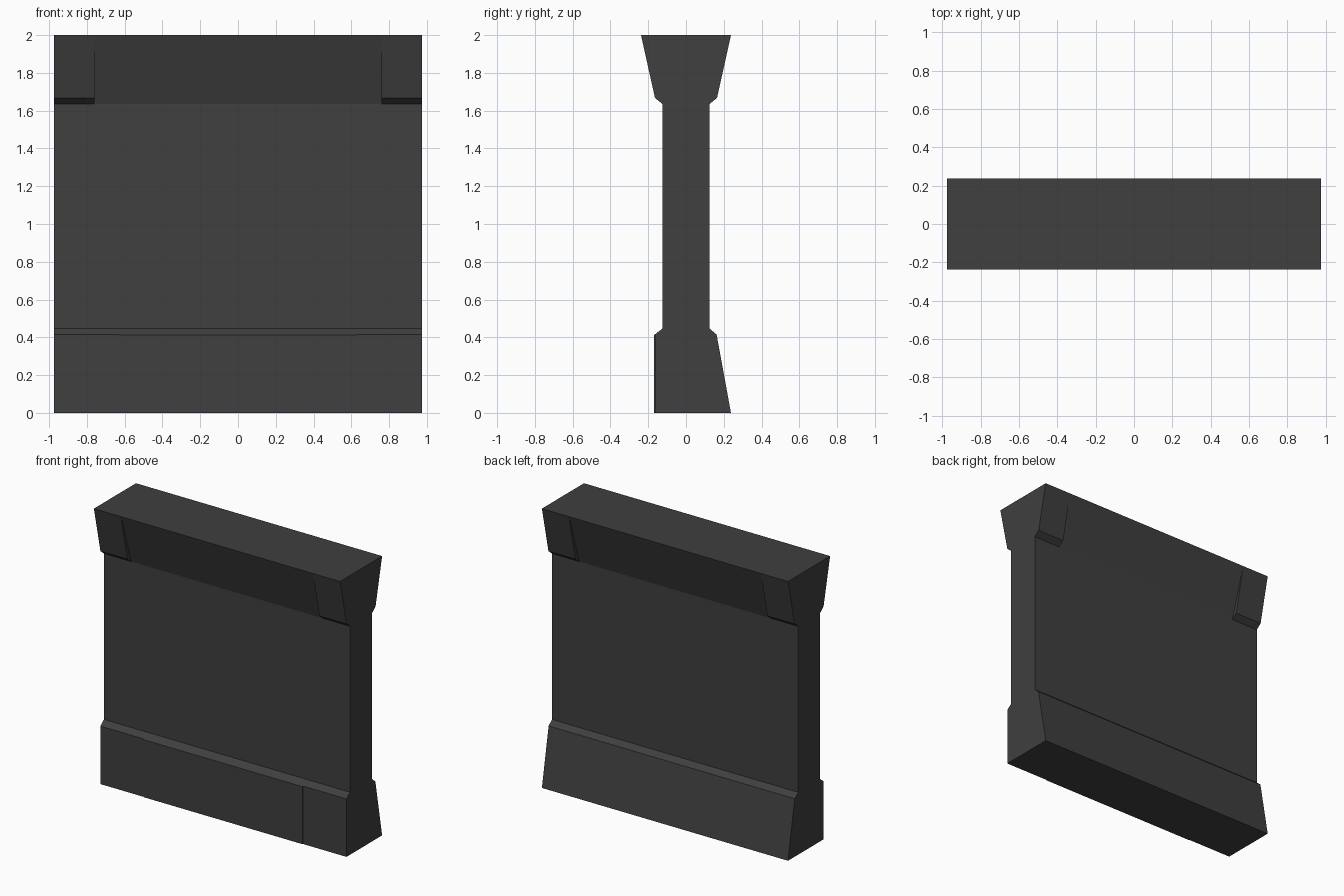
import bpy, bmesh

if "Cube" in bpy.data.objects:
    bpy.data.objects.remove(bpy.data.objects["Cube"])

HALF = 0.975      # half length along x
STEP = 0.76       # where the thick end shoulders begin

mat = bpy.data.materials.new("dark_grey")
mat.diffuse_color = (0.05, 0.05, 0.05, 1)
mat.use_nodes = True
mat.node_tree.nodes["Principled BSDF"].inputs["Base Color"].default_value = mat.diffuse_color


def prism(name, profile, x0, x1):
    """Extrude a (y, z) profile along x from x0 to x1."""
    bm = bmesh.new()
    face = bm.faces.new([bm.verts.new((x0, y, z)) for y, z in profile])
    ext = bmesh.ops.extrude_face_region(bm, geom=[face])
    moved = [g for g in ext["geom"] if isinstance(g, bmesh.types.BMVert)]
    bmesh.ops.translate(bm, verts=moved, vec=(x1 - x0, 0, 0))
    bmesh.ops.recalc_face_normals(bm, faces=bm.faces[:])
    mesh = bpy.data.meshes.new(name)
    bm.to_mesh(mesh)
    bm.free()
    mesh.materials.append(mat)
    obj = bpy.data.objects.new(name, mesh)
    bpy.context.collection.objects.link(obj)
    return obj


# Main wall: straight front foot, sloped back foot, flared top
wall = [(-0.165, 0), (0.238, 0), (0.162, 0.415), (0.124, 0.447),
        (0.124, 1.635), (0.238, 2), (-0.238, 2), (-0.124, 1.635),
        (-0.124, 0.447), (-0.165, 0.415)]
prism("wall_body", wall, -HALF, HALF)

# Thicker shoulders at both ends of the flared top, front and back
for side, sy in (("front", -1), ("back", 1)):
    shoulder = [(sy * 0.238, 2), (sy * 0.164, 1.667), (sy * 0.124, 1.635)]
    prism("left_shoulder_" + side, shoulder, -HALF, -STEP)
    prism("right_shoulder_" + side, shoulder, STEP, HALF)

# Shallow plate on the front foot
plate = [(-0.169, 0), (-0.165, 0), (-0.165, 0.415), (-0.169, 0.412)]
prism("foot_plate", plate, -0.63, 0.63)
